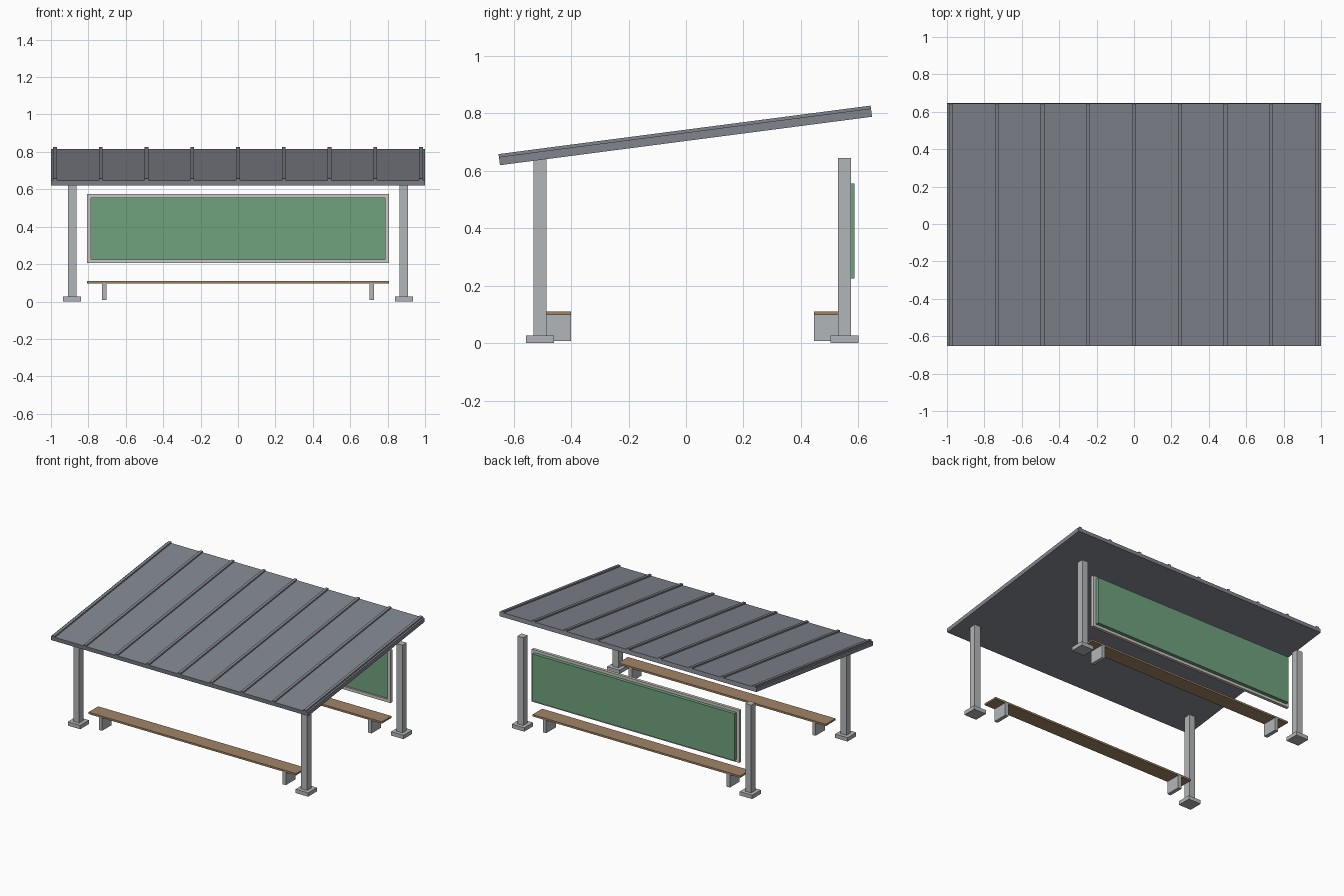
import bpy
import bmesh
from mathutils import Matrix, Vector

old = bpy.data.objects.get("Cube")
if old:
    bpy.data.objects.remove(old, do_unlink=True)


def material(name, rgb):
    m = bpy.data.materials.new(name)
    m.use_nodes = True
    m.diffuse_color = (*rgb, 1)
    bsdf = m.node_tree.nodes["Principled BSDF"]
    bsdf.inputs["Base Color"].default_value = (*rgb, 1)
    bsdf.inputs["Roughness"].default_value = 0.7
    return m


ROOF = material("slate grey metal", (0.22, 0.235, 0.27))
STEEL = material("light steel", (0.45, 0.47, 0.48))
FRAME = material("pale aluminium", (0.6, 0.57, 0.55))
GREEN = material("green board", (0.16, 0.36, 0.21))
WOOD = material("brown wood", (0.36, 0.235, 0.135))


def box(name, mat, x, y, z, turn=None):
    """Box from (min, max) ranges, optionally moved by a matrix."""
    lo, hi = Vector((x[0], y[0], z[0])), Vector((x[1], y[1], z[1]))
    bm = bmesh.new()
    bmesh.ops.create_cube(bm, size=1)
    size = Matrix.Diagonal((*(hi - lo), 1))
    bm.transform(Matrix.Translation((lo + hi) / 2) @ size)
    mesh = bpy.data.meshes.new(name)
    bm.to_mesh(mesh)
    bm.free()
    mesh.materials.append(mat)
    ob = bpy.data.objects.new(name, mesh)
    if turn:
        ob.matrix_world = turn
    bpy.context.collection.objects.link(ob)
    return ob


def around(c, width):
    return (c - width / 2, c + width / 2)


# Sloping roof with standing seams
SLOPE = Matrix.Translation((0, 0, 0.7035)) @ Matrix.Rotation(0.1295, 4, "X")
SLAB, LENGTH = 0.029, 1.306
box("roof_panel", ROOF, (-1, 1), around(0, LENGTH), (0, SLAB), SLOPE)
for i in range(9):
    box(f"roof_seam_{i + 1}", ROOF, around((i - 4) * 0.2445, 0.02),
        around(0, LENGTH), (SLAB - 0.004, SLAB + 0.01), SLOPE)

# Posts, feet and benches, front and back
ROWS = {"front": (-0.508, 1), "back": (0.552, -1)}
SEAT_DEPTH, SEAT_HALF = 0.107, 0.808
for row, (y, inward) in ROWS.items():
    depth = sorted((y, y + inward * SEAT_DEPTH))
    for side, s in (("left", 1), ("right", -1)):
        box(f"{row}_{side}_post", STEEL, around(s * 0.887, 0.046),
            around(y, 0.046), (0.02, 0.644))
        box(f"{row}_{side}_post_foot", STEEL, around(s * 0.887, 0.097),
            around(y, 0.097), (0, 0.027))
        box(f"{row}_{side}_bench_leg", STEEL, around(s * 0.715, 0.026),
            depth, (0.007, 0.098))
    box(f"{row}_bench_seat", WOOD, (-SEAT_HALF, SEAT_HALF), depth, (0.097, 0.11))

# Framed board between the back posts
BACK = ROWS["back"][0]
BAR = 0.021
FRAME_Y = around(BACK - 0.001, BAR)
LOW, HIGH = 0.205, 0.574
for name, z in (("bottom", LOW), ("top", HIGH - BAR)):
    box(f"board_frame_{name}", FRAME, (-SEAT_HALF, SEAT_HALF), FRAME_Y, (z, z + BAR))
for side, s in (("left", 1), ("right", -1)):
    box(f"board_frame_{side}", FRAME, around(s * (SEAT_HALF - BAR / 2), BAR),
        FRAME_Y, (LOW + BAR, HIGH - BAR))
INNER = SEAT_HALF - BAR
box("board_panel", GREEN, (-INNER, INNER), (BACK, 0.586),
    (LOW + BAR - 0.002, HIGH - BAR + 0.002))
